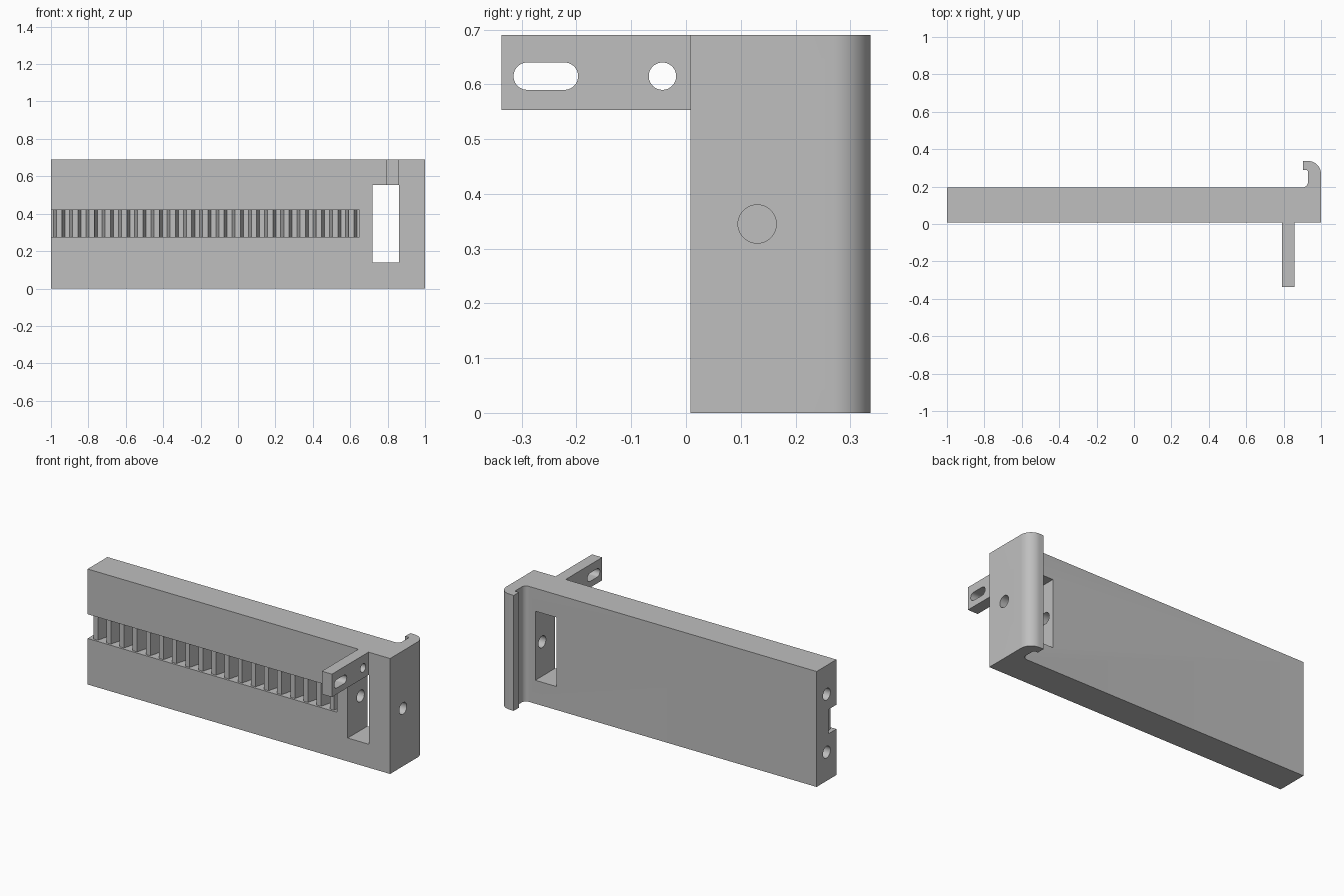
import bpy, bmesh
from math import sin, cos, radians, tan, pi

cube = bpy.data.objects.get("Cube")
if cube:
    bpy.data.objects.remove(cube, do_unlink=True)

grey = bpy.data.materials.new("plain grey")
colour = (0.52, 0.52, 0.52, 1)
grey.use_nodes = True
grey.diffuse_color = colour
grey.node_tree.nodes["Principled BSDF"].inputs["Base Color"].default_value = colour

AXES = {"x": lambda u, v, w: (w, u, v),
        "y": lambda u, v, w: (u, w, v),
        "z": lambda u, v, w: (u, v, w)}


def prism(name, points, axis, low, high):
    """Extrude a closed outline along an axis."""
    place = AXES[axis]
    bm = bmesh.new()
    face = bm.faces.new([bm.verts.new(place(u, v, low)) for u, v in points])
    side = bmesh.ops.extrude_face_region(bm, geom=[face])["geom"]
    moved = [g for g in side if isinstance(g, bmesh.types.BMVert)]
    bmesh.ops.translate(bm, verts=moved, vec=place(0, 0, high - low))
    bmesh.ops.recalc_face_normals(bm, faces=bm.faces)
    mesh = bpy.data.meshes.new(name)
    bm.to_mesh(mesh)
    bm.free()
    mesh.materials.append(grey)
    obj = bpy.data.objects.new(name, mesh)
    bpy.context.collection.objects.link(obj)
    return obj


def arc(cx, cy, r, start, end, steps=12):
    angles = [radians(start + (end - start) * i / steps) for i in range(steps + 1)]
    return [(cx + r * cos(a), cy + r * sin(a)) for a in angles]


def circle(cx, cy, r):
    return arc(cx, cy, r, 0, 360, 48)[:-1]


def rect(u0, u1, v0, v1):
    return [(u0, v0), (u1, v0), (u1, v1), (u0, v1)]


def combine(target, tool, operation="DIFFERENCE"):
    mod = target.modifiers.new("combine", "BOOLEAN")
    mod.operation = operation
    mod.solver = "EXACT"
    mod.object = tool
    tool.hide_render = True
    bpy.context.view_layer.objects.active = target
    bpy.ops.object.modifier_apply(modifier=mod.name)
    bpy.data.objects.remove(tool, do_unlink=True)


FRONT, BACK, TOP = 0.008, 0.195, 0.69

# Main bar with a rounded hook along its back edge
outline = [(-1, FRONT), (1, FRONT)]
outline += arc(0.93, 0.267, 0.07, 0, 90)
outline += [(0.903, 0.337), (0.903, 0.289)]
outline += arc(0.92, 0.279, 0.01, 90, 0, 6)
outline += arc(0.90, 0.225, 0.03, 0, -90)
outline += [(-1, BACK)]
body = prism("rack_bar", outline, "z", 0, TOP)

# Projecting arm, rooted in the bar
arm = prism("arm", rect(-0.337, 0.05, 0.553, TOP), "x", 0.79, 0.857)
combine(body, arm, "UNION")

# Arm slot and round hole
slot = arc(-0.29, 0.615, 0.025, 90, 270, 20) + arc(-0.222, 0.615, 0.025, -90, 90, 20)
combine(body, prism("slot_cutter", slot, "x", 0.7, 0.95))
combine(body, prism("hole_cutter", circle(-0.043, 0.615, 0.025), "x", 0.7, 0.95))

# Window through the bar
combine(body, prism("window_cutter", rect(0.72, 0.86, 0.14, 0.553), "y", -0.1, 0.25))

# Toothed groove: the cutter is the space left around the rack teeth
COUNT, START, END = 19, -1, 0.65
pitch = (END - START) / COUNT
module = pitch / pi
tip = FRONT + 0.013
root = tip + 2.25 * module
slope = tan(radians(14.5))
half_tip = pitch / 4 - module * slope
half_root = pitch / 4 + 1.25 * module * slope
groove = [(START - 0.05, -0.05), (START - 0.05, root)]
for i in range(COUNT):
    c = START + (i + 0.5) * pitch
    groove += [(c - half_root, root), (c - half_tip, tip),
               (c + half_tip, tip), (c + half_root, root)]
groove += [(END, root), (END, -0.05)]
combine(body, prism("groove_cutter", groove, "z", 0.275, 0.42))

# Bolt hole from the hook end, crossing the window
combine(body, prism("bolt_cutter", circle(0.13, 0.345, 0.035), "x", 0.5, 1.1))

# Pair of blind holes in the opposite end
for z in (0.172, 0.518):
    combine(body, prism("end_hole_cutter", circle(0.1, z, 0.035), "x", -1.1, -0.75))

# Smooth the curves, keep the edges sharp
bpy.ops.object.select_all(action="DESELECT")
body.select_set(True)
bpy.context.view_layer.objects.active = body
bpy.ops.object.shade_smooth_by_angle(angle=radians(30))
